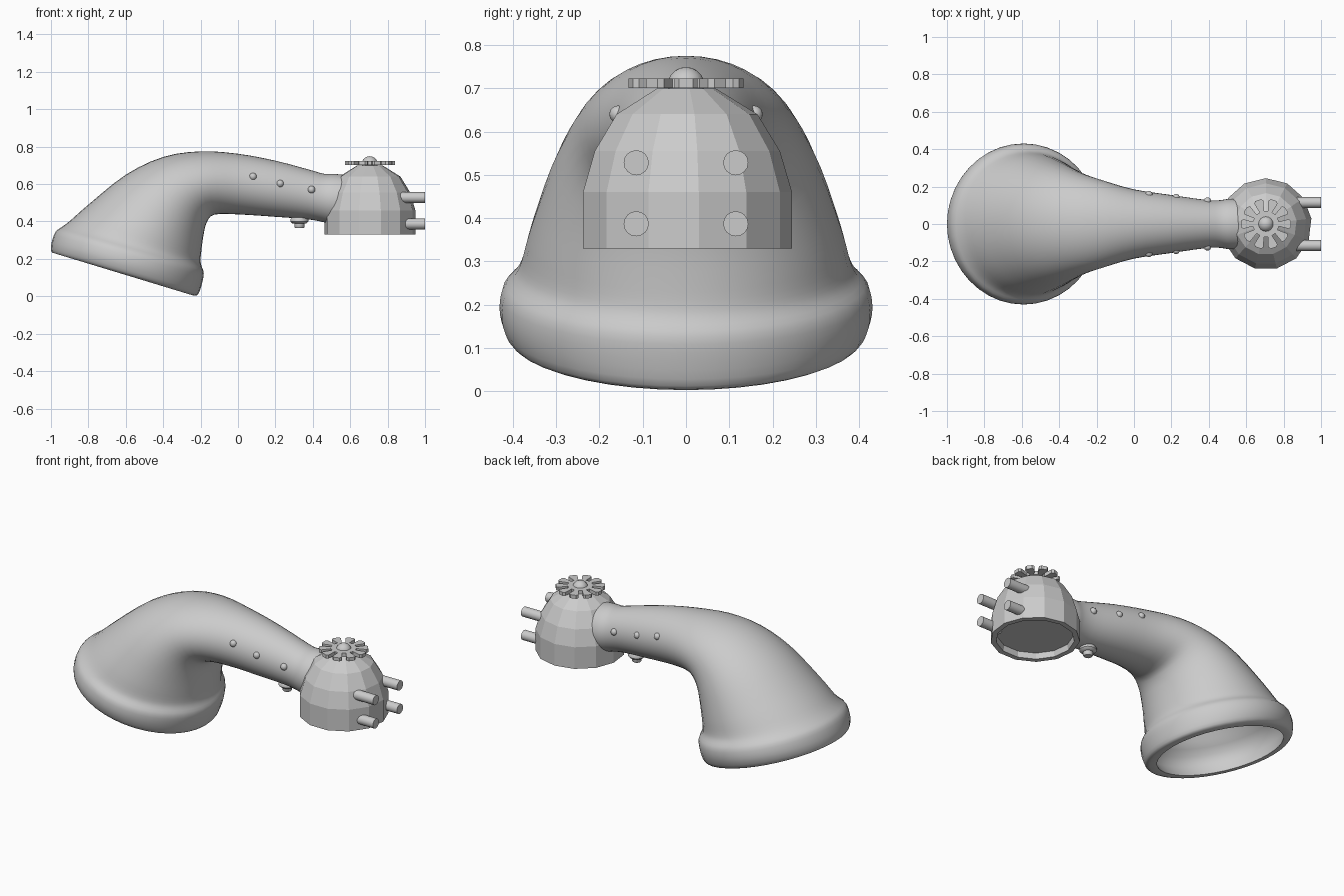
import bpy, bmesh, math
from mathutils import Vector, Matrix

if "Cube" in bpy.data.objects:
    bpy.data.objects.remove(bpy.data.objects["Cube"])


def finish(name, bm, smooth=None):
    bmesh.ops.recalc_face_normals(bm, faces=bm.faces)
    me = bpy.data.meshes.new(name)
    bm.to_mesh(me)
    bm.free()
    ob = bpy.data.objects.new(name, me)
    bpy.context.collection.objects.link(ob)
    if smooth:
        bpy.ops.object.select_all(action='DESELECT')
        ob.select_set(True)
        bpy.context.view_layer.objects.active = ob
        bpy.ops.object.shade_smooth_by_angle(angle=math.radians(smooth))
    return ob


def loft(name, rings, smooth=None):
    """Bridge equal rings of points and cap both ends."""
    bm = bmesh.new()
    vs = [[bm.verts.new(p) for p in r] for r in rings]
    n = len(vs[0])
    for a, b in zip(vs, vs[1:]):
        for i in range(n):
            bm.faces.new((a[i], a[(i + 1) % n], b[(i + 1) % n], b[i]))
    bm.faces.new(vs[0])
    bm.faces.new(vs[-1])
    return finish(name, bm, smooth)


def lathe(name, profile, centre, sides, start=0.0, smooth=None):
    cx, cy = centre
    angs = [start + math.tau * i / sides for i in range(sides)]
    return loft(name, [[(cx + r * math.cos(a), cy + r * math.sin(a), z) for a in angs]
                       for r, z in profile], smooth)


def ball(name, loc, r):
    bm = bmesh.new()
    bmesh.ops.create_uvsphere(bm, u_segments=16, v_segments=10, radius=r,
                              matrix=Matrix.Translation(loc))
    return finish(name, bm, 60)


# Horn sections: upper point x,z / lower point x,z / half width
S = [(-.995, .234, -.235, .003, .39), (-1.0, .25, -.212, .012, .413),
     (-.996, .29, -.192, .07, .43), (-.975, .345, -.183, .125, .424),
     (-.94, .372, -.196, .165, .395), (-.9, .402, -.2, .195, .38),
     (-.8, .49, -.195, .25, .36), (-.6, .65, -.183, .335, .315),
     (-.4, .745, -.165, .40, .27), (-.2, .775, -.125, .437, .232),
     (0, .762, .0, .438, .185), (.2, .725, .2, .425, .155),
     (.38, .677, .37, .412, .13), (.46, .655, .45, .398, .127),
     (.52, .654, .49, .388, .134), (.6, .645, .56, .38, .134)]


def section(s, k=1.0, n=40):
    t, b = Vector((s[0], 0, s[1])), Vector((s[2], 0, s[3]))
    c, h = (t + b) / 2, (t - b) / 2 * k
    return [c + h * math.cos(math.tau * i / n)
            + Vector((0, s[4] * k * math.sin(math.tau * i / n), 0)) for i in range(n)]


def catmull(p, steps=3):
    out = []
    for i in range(len(p) - 1):
        q = [p[max(i - 1, 0)], p[i], p[i + 1], p[min(i + 2, len(p) - 1)]]
        for j in range(steps):
            t = j / steps
            out.append([.5 * (2 * b + (c - a) * t + (2 * a - 5 * b + 4 * c - d) * t * t
                              + (3 * b - a - 3 * c + d) * t ** 3) for a, b, c, d in zip(*q)])
    return out + [p[-1]]


# Hollow horn with lip, bell and neck
inner = [section(s, .9) for s in reversed(S[2:11])]
lip = [section(S[0], .90), section(S[0], .92)]
loft("horn", inner + lip + [section(s) for s in catmull(S)], 40)

# Faceted dome cap with recessed underside
CX = .705
lathe("dome", [(.21, .365), (.215, .33), (.245, .33), (.245, .46), (.217, .555),
               (.165, .64), (.068, .70)], (CX, 0), 13, math.pi / 2)

# Slotted top wheel with wedge teeth
N = 10
wheel = []
for i in range(N):
    a = math.tau * i / N
    for da, r in ((-.17, .07), (-.21, .125), (-.12, .135), (.12, .135), (.21, .125), (.17, .07)):
        wheel.append((r, a + da))
loft("top_wheel", [[(CX + r * math.cos(a), r * math.sin(a), z) for r, a in wheel]
                   for z in (.701, .722)])
ball("wheel_knob", (CX, 0, .706), .043)

# Four prongs
for y in (-.115, .115):
    for z in (.387, .528):
        bm = bmesh.new()
        bmesh.ops.create_cone(bm, cap_ends=True, segments=16, radius1=.029, radius2=.029,
                              depth=.14, matrix=Matrix.Translation((.93, y, z))
                              @ Matrix.Rotation(math.pi / 2, 4, 'Y'))
        finish("prong", bm, 40)

# Neck rivets on both sides
for x, z, y in ((.08, .64, .157), (.225, .602, .141), (.393, .57, .122)):
    for side in (-1, 1):
        ball("rivet", (x, side * y, z), .02)

# Button below the neck
lathe("button", [(.022, .364), (.027, .37), (.027, .388), (.038, .39), (.048, .4),
                 (.048, .41), (.038, .425)], (.328, 0), 16, 0, 40)
